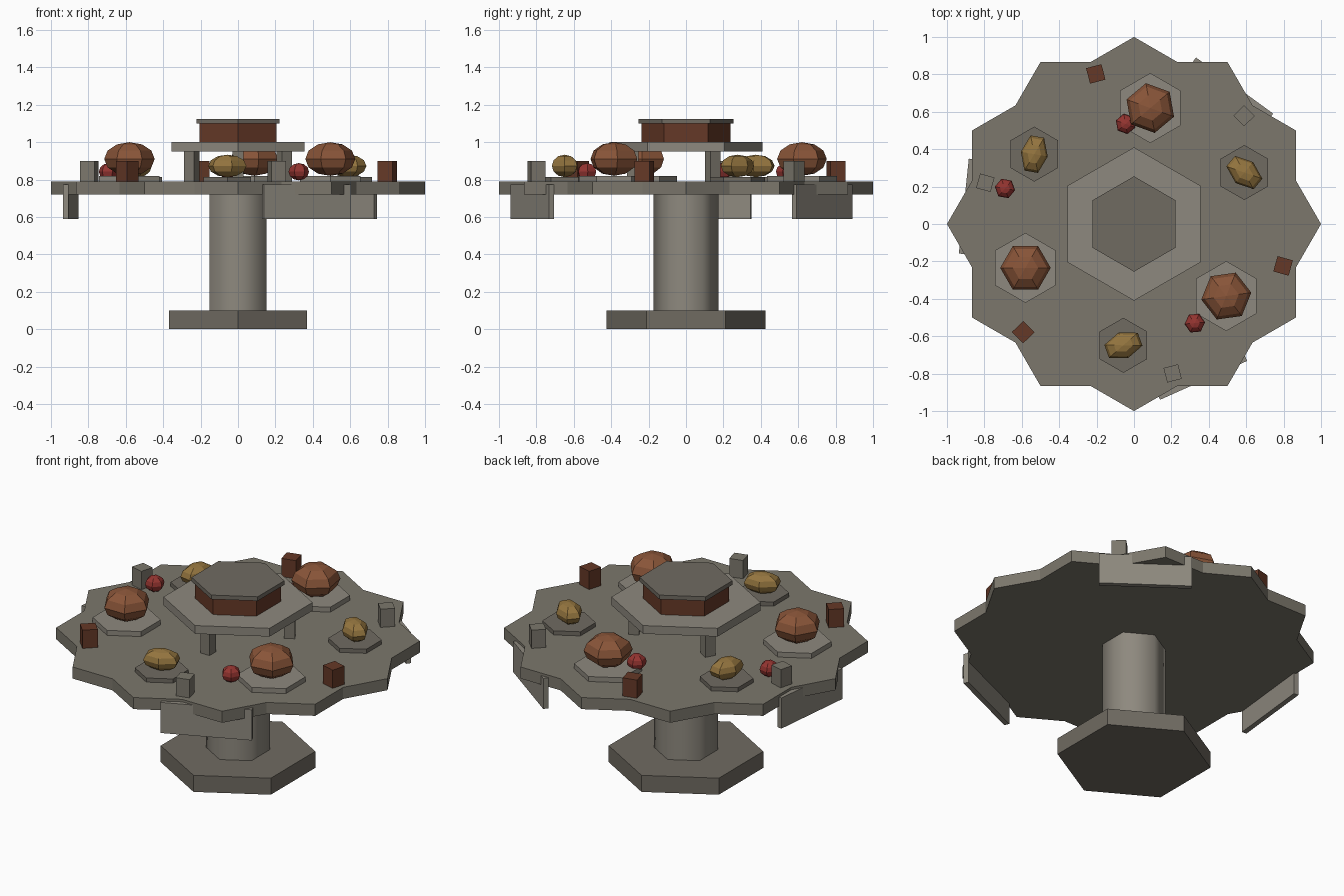
import bpy, bmesh
from math import cos, sin, pi, radians, sqrt

if "Cube" in bpy.data.objects:
    bpy.data.objects.remove(bpy.data.objects["Cube"])


def mat(name, c):
    m = bpy.data.materials.new(name)
    m.diffuse_color = (*c, 1)
    m.use_nodes = True
    m.node_tree.nodes["Principled BSDF"].inputs["Base Color"].default_value = m.diffuse_color
    return m


STONE = mat("stone", (0.20, 0.185, 0.15))
LIGHT = mat("light_stone", (0.27, 0.25, 0.21))
DARK = mat("dark_stone", (0.16, 0.145, 0.12))
BROWN = mat("brown", (0.13, 0.04, 0.02))
CRUST = mat("crust", (0.25, 0.09, 0.04))
GOLD = mat("gold", (0.30, 0.18, 0.05))
RED = mat("red", (0.30, 0.035, 0.03))


def add(name, bm, m, loc=(0, 0, 0), rot=0):
    me = bpy.data.meshes.new(name)
    bmesh.ops.recalc_face_normals(bm, faces=bm.faces)
    bm.to_mesh(me)
    bm.free()
    ob = bpy.data.objects.new(name, me)
    ob.location = loc
    ob.rotation_euler[2] = radians(rot)
    me.materials.append(m)
    bpy.context.collection.objects.link(ob)
    return ob


def prism(name, pts, z0, z1, m, loc=(0, 0)):
    bm = bmesh.new()
    f = bm.faces.new([bm.verts.new((x, y, z0)) for x, y in pts])
    ext = bmesh.ops.extrude_face_region(bm, geom=[f])
    for v in ext["geom"]:
        if isinstance(v, bmesh.types.BMVert):
            v.co.z = z1
    return add(name, bm, m, (*loc, 0))


def hexa(name, r, z0, z1, m, loc=(0, 0)):
    pts = [(r * cos(pi / 6 + i * pi / 3), r * sin(pi / 6 + i * pi / 3)) for i in range(6)]
    return prism(name, pts, z0, z1, m, loc)


def box(name, size, loc, rot, m):
    bm = bmesh.new()
    bmesh.ops.create_cube(bm, size=1)
    bmesh.ops.scale(bm, vec=size, verts=bm.verts)
    return add(name, bm, m, loc, rot)


def ball(name, radii, loc, rot, m, rings=6):
    bm = bmesh.new()
    bmesh.ops.create_uvsphere(bm, u_segments=6, v_segments=rings, radius=1)
    bmesh.ops.scale(bm, vec=radii, verts=bm.verts)
    return add(name, bm, m, loc, rot)


def polar(r, deg):
    return r * cos(radians(deg)), r * sin(radians(deg))


# pedestal
hexa("base", 0.425, 0, 0.10, DARK)
column = hexa("column", 0.175, 0.10, 0.72, LIGHT)
for p in column.data.polygons:
    p.use_smooth = len(p.vertices) == 4

# twelve-pointed table top: outline of two crossed hexagons
inner = sqrt(3) / 2 / cos(pi / 12)
prism("table_top", [polar(inner if i % 2 else 1, i * 15) for i in range(24)], 0.72, 0.79, STONE)

# raised centre tier
hexa("upper_tier", 0.41, 0.95, 1.0, LIGHT)
hexa("drum", 0.237, 1.0, 1.10, BROWN)
hexa("drum_cap", 0.255, 1.10, 1.125, DARK)

for k in range(3):
    t = 120 * k
    # tier supports and hanging aprons
    box("tier_post", (0.06, 0.06, 0.16), (*polar(0.285, 30 + t), 0.87), 30 + t, STONE)
    box("apron_panel", (0.03, 0.51, 0.185), (*polar(0.9, 54 + t), 0.6825), 54 + t, LIGHT)
    # large plates with round loaves
    p = polar(0.626, 82 + t)
    hexa("large_plate", 0.187, 0.79, 0.82, LIGHT, p)
    ball("round_loaf", (0.135, 0.135, 0.09), (*p, 0.91), (10, 30, 38)[k], CRUST)
    # small plates with long loaves
    p = polar(0.651, 25 + t)
    hexa("small_plate", 0.147, 0.79, 0.815, DARK, p)
    ball("long_loaf", (0.11, 0.073, 0.06), (*p, 0.873), -40 + t, GOLD)
    # block cups around the rim
    box("grey_cup", (0.08, 0.08, 0.11), (*polar(0.825, 44.5 + t), 0.845), 44.5 + t, STONE)
    box("brown_cup", (0.085, 0.085, 0.11), (*polar(0.828, 104.3 + t), 0.845), 104.3 + t, BROWN)

# small red fruit
for x, y, r in ((-0.045, 0.535, 10), (-0.69, 0.19, 20), (0.325, -0.53, 35)):
    ball("fruit", (0.055, 0.055, 0.046), (x, y, 0.842), r, RED)
